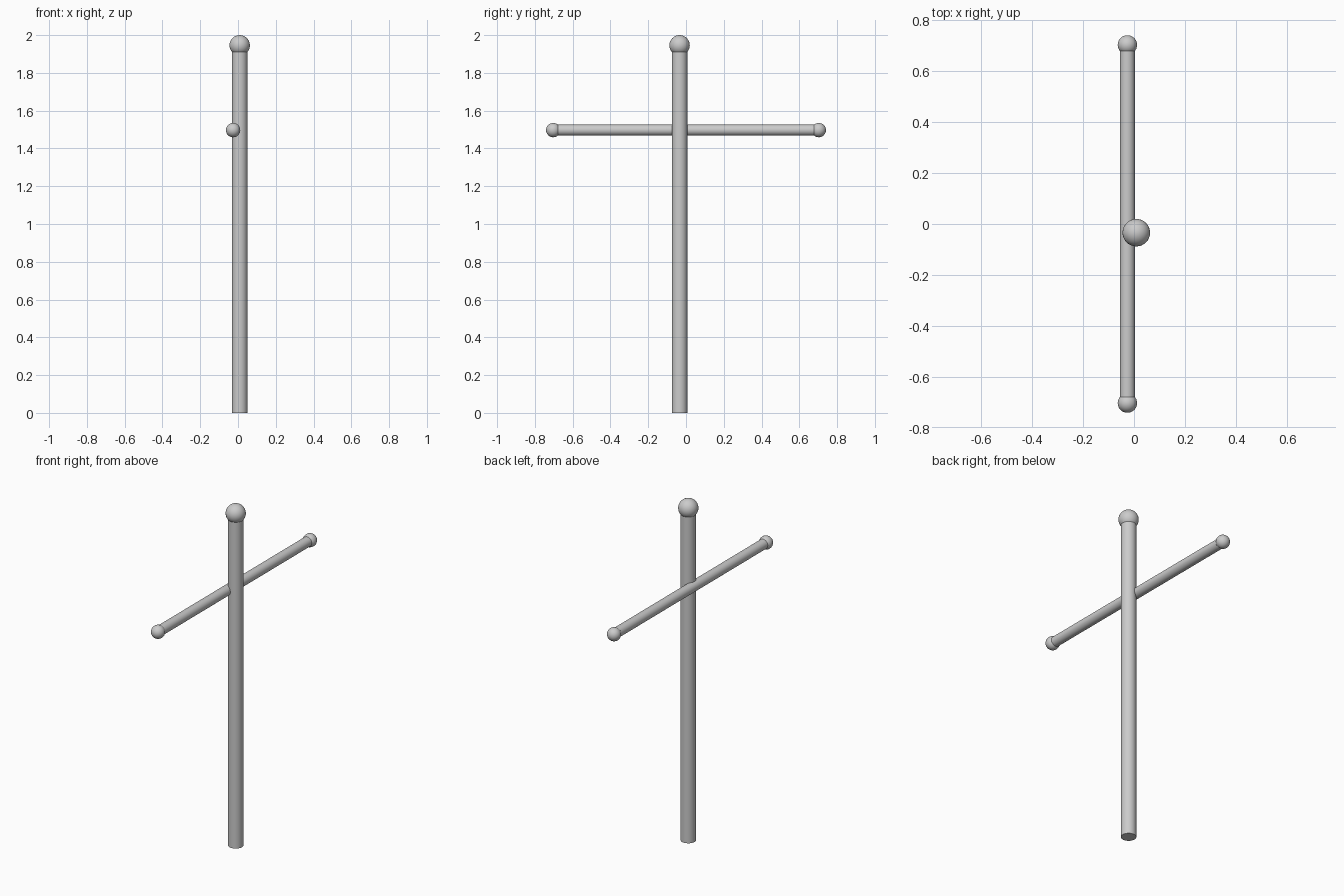
import bpy
from math import pi

if "Cube" in bpy.data.objects:
    bpy.data.objects.remove(bpy.data.objects["Cube"])

POST_X, POST_Y = 0.009, -0.034
BAR_X, BAR_Z = -0.026, 1.497


def smooth(name):
    obj = bpy.context.object
    obj.name = name
    bpy.ops.object.shade_smooth_by_angle(angle=pi / 6)
    return obj


def rod(name, radius, length, loc, rot=(0, 0, 0)):
    bpy.ops.mesh.primitive_cylinder_add(vertices=32, radius=radius, depth=length,
                                        location=loc, rotation=rot)
    return smooth(name)


def ball(name, radius, loc):
    bpy.ops.mesh.primitive_uv_sphere_add(segments=32, ring_count=16,
                                         radius=radius, location=loc)
    return smooth(name)


# Upright post with its round finial
rod("post", 0.041, 1.946, (POST_X, POST_Y, 0.973))
ball("post_finial", 0.054, (POST_X, POST_Y, 1.946))

# Crossbar set slightly to one side, with a ball on each end
rod("crossbar", 0.029, 1.404, (BAR_X, 0, BAR_Z), (pi / 2, 0, 0))
for side, label in ((-1, "front"), (1, "back")):
    ball(f"crossbar_ball_{label}", 0.038, (BAR_X, side * 0.703, BAR_Z))
